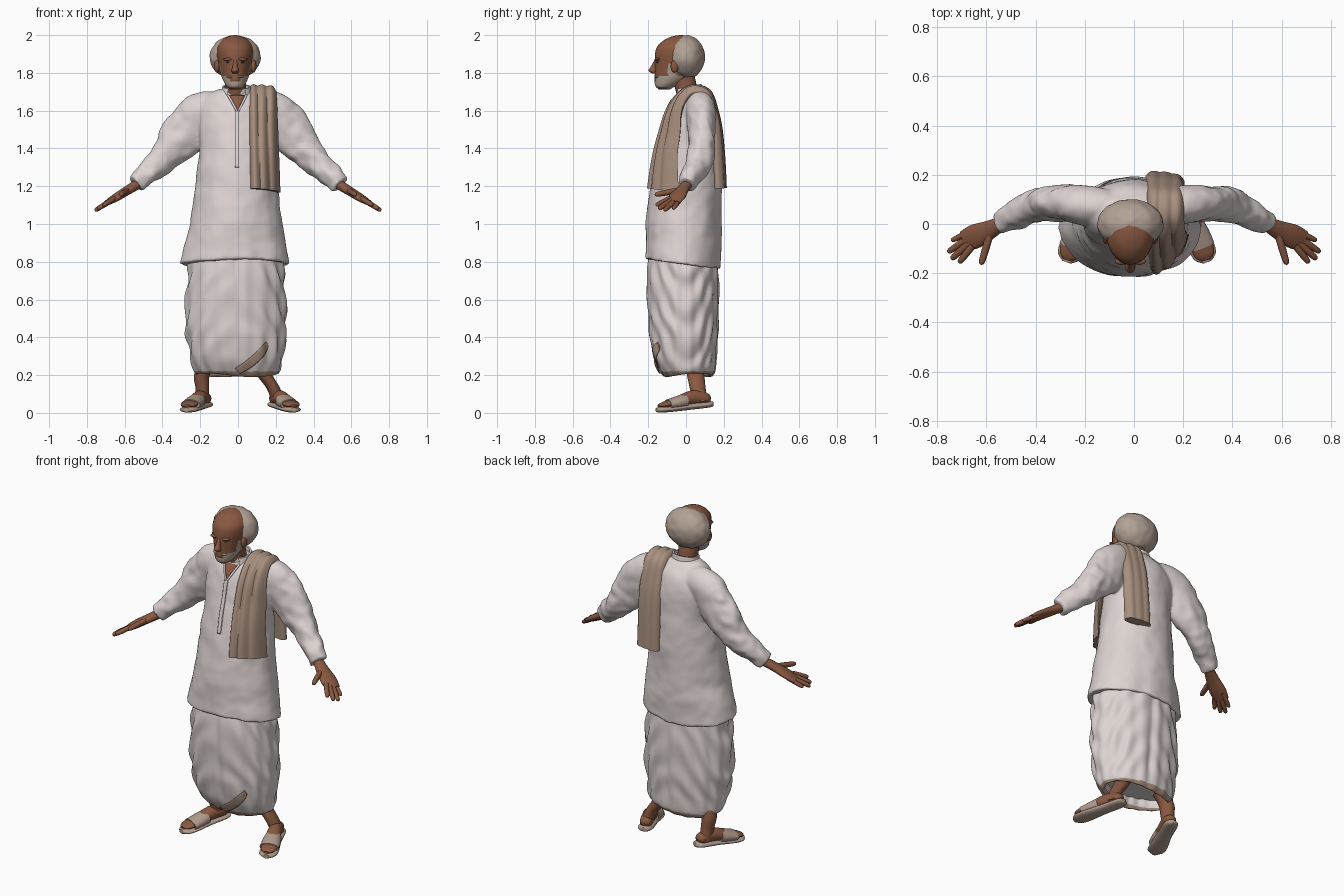
import bpy, bmesh, math
from mathutils import Vector, noise
from mathutils.bvhtree import BVHTree

if "Cube" in bpy.data.objects:
    bpy.data.objects.remove(bpy.data.objects["Cube"])


def material(name, rgb):
    m = bpy.data.materials.new(name)
    m.diffuse_color = (*rgb, 1)
    m.use_nodes = True
    m.node_tree.nodes["Principled BSDF"].inputs["Base Color"].default_value = m.diffuse_color
    return m


CLOTH = material("off white cloth", (.73, .66, .645))
SCARF = material("tan cloth", (.39, .275, .21))
SKIN = material("brown skin", (.25, .098, .052))
HAIR = material("grey hair", (.45, .36, .30))
SANDAL = material("sandal beige", (.43, .325, .265))
LIP = material("dark lip", (.17, .045, .036))
EYE = material("dark eye", (.06, .028, .02))


def spline(keys, n):
    """Catmull-Rom interpolation of number tuples."""
    out = []
    for i in range(len(keys) - 1):
        a, b, c, d = (keys[min(max(j, 0), len(keys) - 1)] for j in range(i - 1, i + 3))
        for k in range(n):
            t = k / n
            out.append([.5 * (2 * q + (r - p) * t + (2 * p - 5 * q + 4 * r - s) * t * t
                              + (3 * q - p - 3 * r + s) * t ** 3) for p, q, r, s in zip(a, b, c, d)])
    return out + [list(keys[-1])]


def skin_rings(bm, rings):
    vs = [[bm.verts.new(p) for p in ring] for ring in rings]
    m = len(vs[0])
    for a, b in zip(vs, vs[1:]):
        for j in range(m):
            bm.faces.new((a[j], a[(j + 1) % m], b[(j + 1) % m], b[j]))
    bm.faces.new(vs[0])
    bm.faces.new(vs[-1])


def sweep(bm, keys, n=5, seg=24, flat=False):
    """Elliptical rings (x, y, z, half width, half height); flat keeps them level."""
    pts = spline(keys, n)
    rings = []
    for i, (x, y, z, rx, ry) in enumerate(pts):
        u, v = Vector((1, 0, 0)), Vector((0, 1, 0))
        if not flat:
            t = Vector(pts[min(i + 1, len(pts) - 1)][:3]) - Vector(pts[max(i - 1, 0)][:3])
            u = t.cross(Vector((0, 0, 1))).normalized()
            v = u.cross(t).normalized()
        rx, ry = max(rx, .002), max(ry, .002)
        rings.append([Vector((x, y, z)) + u * rx * math.cos(math.tau * j / seg)
                      + v * ry * math.sin(math.tau * j / seg) for j in range(seg)])
    skin_rings(bm, rings)
    return bm


def make(name, bm, *mats, angle=50):
    bmesh.ops.recalc_face_normals(bm, faces=bm.faces[:])
    me = bpy.data.meshes.new(name)
    bm.to_mesh(me)
    bm.free()
    for m in mats:
        me.materials.append(m)
    ob = bpy.data.objects.new(name, me)
    bpy.context.collection.objects.link(ob)
    bpy.ops.object.select_all(action='DESELECT')
    ob.select_set(True)
    bpy.context.view_layer.objects.active = ob
    bpy.ops.object.shade_smooth_by_angle(angle=math.radians(angle))
    return ob


def ball(name, loc, size, mat):
    bm = bmesh.new()
    bmesh.ops.create_uvsphere(bm, u_segments=20, v_segments=12, radius=1)
    for v in bm.verts:
        v.co = Vector(loc) + v.co * Vector(size)
    return make(name, bm, mat)


def patch(name, tree, left, right, mat, n=16, lift=.005):
    """Thin plate laid on the front of a surface between two (x, z) edge lines."""
    bm = bmesh.new()
    rows = []
    for a, b in zip(spline(left, n), spline(right, n)):
        row = []
        for k in range(7):
            x, z = (p + (q - p) * k / 6 for p, q in zip(a, b))
            hit = tree.ray_cast(Vector((x, -1, z)), Vector((0, 1, 0)))[0]
            row.append(bm.verts.new((x, (hit.y if hit else 0) - lift, z)))
        rows.append(row)
    for a, b in zip(rows, rows[1:]):
        for k in range(6):
            bm.faces.new((a[k], a[k + 1], b[k + 1], b[k]))
    ob = make(name, bm, mat)
    mod = ob.modifiers.new("thickness", 'SOLIDIFY')
    mod.thickness, mod.offset = .006, 0


# Long shirt: body and both sleeves fused into one cloth surface
bm = sweep(bmesh.new(), [
    (-.016, -.018, .785, .292, .197), (-.013, -.014, .9, .266, .2), (-.01, -.012, 1.0, .245, .2),
    (-.008, 0, 1.2, .217, .19), (-.004, .017, 1.4, .203, .168), (-.004, .033, 1.55, .205, .142),
    (-.004, .036, 1.64, .195, .115), (-.006, .036, 1.69, .15, .08), (-.008, .034, 1.715, .08, .06)],
    n=8, seg=72, flat=True)
for v in bm.verts:
    fade = min(max((1.05 - v.co.z) / .25, 0), 1)
    a = math.atan2(v.co.y, v.co.x)
    v.co.x *= 1 + .012 * fade * math.sin(7 * a)
    v.co.y *= 1 + .015 * fade * math.sin(9 * a + 1)
    v.co.z -= .13 * v.co.y * fade
for s in (-1, 1):
    sweep(bm, [(s * .06, .06, 1.625, .07, .07), (s * .19, .075, 1.595, .08, .105),
               (s * .285, .085, 1.48, .073, .118), (s * .385, .08, 1.36, .07, .085),
               (s * .46, .045, 1.285, .06, .067), (s * .54, .005, 1.21, .047, .048)], n=10, seg=48)
for v in bm.verts:
    sleeve = min(max((abs(v.co.x) - .22) / .1, 0), 1) if v.co.z > 1.15 else 0
    v.co += noise.noise_vector(v.co * 8) * .008 + noise.noise_vector(v.co * 20) * (.003 + .007 * sleeve)
shirt = make("shirt", bm, CLOTH)
mod = shirt.modifiers.new("fuse", 'REMESH')
mod.mode, mod.voxel_size, mod.use_smooth_shade = 'VOXEL', .009, True
mod = shirt.modifiers.new("soften", 'SMOOTH')
mod.factor, mod.iterations = .5, 3
bpy.context.view_layer.update()
shirt_tree = BVHTree.FromObject(shirt, bpy.context.evaluated_depsgraph_get())

# Neck opening, button strip and stand collar
patch("neck_opening", shirt_tree, [(-.045, 1.68), (-.025, 1.645), (-.004, 1.605)],
      [(.035, 1.68), (.018, 1.645), (0, 1.605)], SKIN)
patch("button_strip", shirt_tree, [(-.016, 1.6), (-.016, 1.3)], [(.006, 1.6), (.006, 1.3)], CLOTH, lift=.006)
for s in (-1, 1):
    patch("collar_edge", shirt_tree, [(-.005 + s * .044, 1.685), (-.003 + s * .023, 1.645), (-.002, 1.6)],
          [(-.005 + s * .056, 1.685), (-.003 + s * .035, 1.645), (-.002 + s * .008, 1.595)], CLOTH, lift=.008)
bm = sweep(bmesh.new(), [(-.008, .012, 1.66, .088, .08), (-.008, .012, 1.725, .075, .07),
                         (-.008, .012, 1.725, .066, .061), (-.008, .012, 1.66, .066, .061)],
           n=1, seg=40, flat=True)
for v in bm.verts:
    v.co.z += .2 * v.co.y
bmesh.ops.delete(bm, geom=[f for f in bm.faces if f.calc_center_median().y < -.045 or len(f.verts) > 4],
                 context='FACES')
make("collar", bm, CLOTH)

# Draped lower garment with soft hanging swags and coloured hem
bm = sweep(bmesh.new(), [
    (-.01, -.015, .86, .245, .175), (-.01, -.018, .7, .256, .192), (-.012, -.015, .5, .268, .186),
    (-.01, -.013, .4, .26, .181), (-.008, -.008, .3, .246, .168), (-.006, .006, .23, .232, .148),
    (-.006, .01, .2, .215, .125), (-.006, .01, .215, .2, .11), (-.006, .01, .26, .19, .1)],
    n=10, seg=120, flat=True)
for v in bm.verts:
    x, y, z = v.co
    a = math.atan2(y / .18, x / .25)
    fade = min(max((z - .2) / .12, 0), 1)
    wander = .05 * noise.noise(v.co * 5)
    swag = math.sin(34 * (z - .42 * math.sin(a) ** 2 + wander) + 1.6 * (x > 0))
    d = .008 * fade * swag * (.2 + .8 * abs(math.cos(a))) + .003 * math.sin(16 * a + 6 * wander)
    d -= .01 * math.exp(-((x + .005 - .05 * (.8 - z)) / .02) ** 2) * fade
    v.co += Vector((x, y, 0)).normalized() * d
    v.co.z += .01 * math.sin(2 * a + .6) * (1 - fade) * (z < .3)
bmesh.ops.recalc_face_normals(bm, faces=bm.faces[:])
for f in bm.faces:
    f.material_index = int(f.calc_center_median().z < .22 and len(f.verts) == 4)
drape_tree = BVHTree.FromBMesh(bm)
make("draped_garment", bm, CLOTH, SCARF)
patch("drape_border", drape_tree, [(-.015, .235), (.05, .28), (.11, .335), (.15, .375)],
      [(.012, .208), (.075, .245), (.13, .295), (.16, .35)], SCARF, lift=.006)

# Folded scarf over one shoulder: path of (y, z, inward wrap of the outer edge)
path = spline([(-.212, 1.19, .14), (-.196, 1.3, .12), (-.176, 1.4, .10), (-.148, 1.5, .085),
               (-.115, 1.6, .06), (-.06, 1.685, .03), (.01, 1.735, .012), (.08, 1.738, .012),
               (.14, 1.70, .015), (.175, 1.6, .015), (.196, 1.5, .015), (.21, 1.35, .02), (.218, 1.19, .02)], 5)
rings = []
N = 30
for i, (y, z, wrap) in enumerate(path):
    p, q = path[max(i - 1, 0)], path[min(i + 1, len(path) - 1)]
    inward = Vector((0, q[1] - p[1], p[0] - q[0])).normalized()
    t = i / (len(path) - 1)
    x0, width = .066 - .02 * t, .147 + .012 * abs(1 - 2 * t)
    depth = .015 - .011 * min(1, max(0, (t - .4) * 3))
    outer, inner = [], []
    for k in range(N + 1):
        u = k / N
        base = Vector((x0 + width * u, y, z)) + inward * wrap * u * u
        pleat = depth * (1 - abs(math.sin(math.pi * 3 * u + .25 * math.sin(5 * t))))
        edge = .02 * (abs(2 * u - 1) ** 6)
        outer.append(base + inward * (pleat + edge))
        inner.append(base + inward * (.055 - edge))
    rings.append(outer + inner[::-1])
bm = bmesh.new()
skin_rings(bm, rings)
make("scarf", bm, SCARF)

# Head with jaw beard coloured by region
HX = -.015
bm = sweep(bmesh.new(), [
    (HX, -.115, 1.712, .022, .028), (HX, -.108, 1.73, .046, .054), (HX, -.075, 1.765, .066, .092),
    (HX, -.05, 1.80, .078, .115), (HX, -.038, 1.85, .089, .127), (HX, -.036, 1.90, .097, .128),
    (HX, -.035, 1.94, .093, .117), (HX, -.03, 1.975, .068, .084), (HX, -.028, 1.993, .035, .045),
    (HX, -.028, 2.0, .006, .006)], n=7, seg=56, flat=True)
for f in bm.faces:
    c = f.calc_center_median()
    x = abs(c.x - HX)
    jaw = 1.722 < c.z < 1.782 and c.y < -.02 and not (x < .03 and c.z > 1.752)
    cheek = c.z < 1.85 and -.095 < c.y < -.05
    f.material_index = int(jaw or cheek)
make("head", bm, SKIN, HAIR)
make("neck", sweep(bmesh.new(), [(-.008, .02, 1.6, .06, .055), (-.012, .005, 1.7, .056, .058),
                                 (HX, -.02, 1.8, .058, .062)], flat=True), SKIN)

# Hair around the back and sides, leaving the crown front bare
bm = bmesh.new()
bmesh.ops.create_uvsphere(bm, u_segments=64, v_segments=40, radius=1)
for v in bm.verts:
    v.co *= Vector((.135, .1, .115))
    v.co += v.co.normalized() * noise.noise(v.co * 30) * .004
    v.co.y = max(v.co.y, -.018 - .55 * abs(v.co.x))
    v.co += Vector((HX, 0, 1.884))
make("hair", bm, HAIR)

# Face features
make("nose", sweep(bmesh.new(), [(HX, -.157, 1.872, .009, .008), (HX, -.168, 1.835, .013, .017),
                                 (HX, -.176, 1.812, .02, .023), (HX, -.168, 1.798, .014, .012)],
                   seg=16, flat=True), SKIN)
ball("lips", (HX, -.158, 1.762), (.024, .009, .007), LIP)
for s in (-1, 1):
    ball("moustache", (HX + s * .02, -.153, 1.779), (.026, .013, .007), HAIR)
    ball("brow", (HX + s * .036, -.15, 1.872), (.027, .016, .009), SKIN)
    ball("eye", (HX + s * .036, -.149, 1.856), (.012, .008, .004), EYE)
    ball("ear", (HX + s * .097, -.06, 1.835), (.015, .021, .034), SKIN)

# Hands: palm, fingers and thumb on a sloping plane
for s in (-1, 1):
    def at(x, y, w, h):
        return (s * x, y, 1.212 - .62 * (x - .53), w, h)
    bm = sweep(bmesh.new(), [at(.49, .03, .028, .026), at(.54, .002, .03, .026), at(.59, -.025, .039, .023),
                             at(.645, -.05, .049, .02), at(.69, -.07, .042, .013)], seg=20)
    for x0, y0, x1, y1, r in ((.655, -.088, .712, -.158, .0135), (.67, -.078, .743, -.143, .014),
                              (.675, -.058, .757, -.115, .0135), (.665, -.03, .742, -.068, .012),
                              (.585, -.04, .622, -.165, .015)):
        xm, ym = x0 + (x1 - x0) * .55, y0 + (y1 - y0) * .55
        sweep(bm, [at(x0, y0, r, r), at(xm, ym, r, r), at(x0 + (x1 - x0) * .92, y0 + (y1 - y0) * .92, r * .8, r * .8),
                   at(x1, y1, .003, .003)], n=4, seg=12)
    make("hand", bm, SKIN)

# Legs, feet and sandals, toes turned outward
for s, thigh, shin in ((-1, .15, .202), (1, .06, .125)):
    def at(x, *rest):
        return (s * x + .012, *rest)
    bm = sweep(bmesh.new(), [at(thigh, .03, .32, .05, .05), at(shin, .05, .205, .042, .046),
                             at((shin + .4) / 3, .062, .13, .036, .042), at(.2, .075, .06, .034, .04)], flat=True)
    sweep(bm, [at(.178, .125, .07, .018, .015), at(.185, .105, .075, .034, .032), at(.21, .04, .08, .038, .04),
               at(.24, -.03, .064, .043, .03), at(.262, -.085, .05, .046, .02),
               at(.275, -.125, .042, .04, .014), at(.281, -.147, .037, .018, .006)])
    make("foot", bm, SKIN)
    make("sandal_sole", sweep(bmesh.new(), [
        at(.174, .143, .047, .012, .012), at(.178, .13, .046, .034, .016), at(.19, .095, .042, .043, .017),
        at(.222, .01, .033, .043, .018), at(.258, -.08, .021, .052, .016), at(.277, -.13, .017, .047, .015),
        at(.286, -.155, .016, .018, .012)]), SANDAL)
    make("sandal_strap", sweep(bmesh.new(), [
        at(.228, -.002, .064, .046, .04), at(.245, -.045, .054, .052, .035),
        at(.264, -.095, .043, .054, .028)]), SANDAL)
